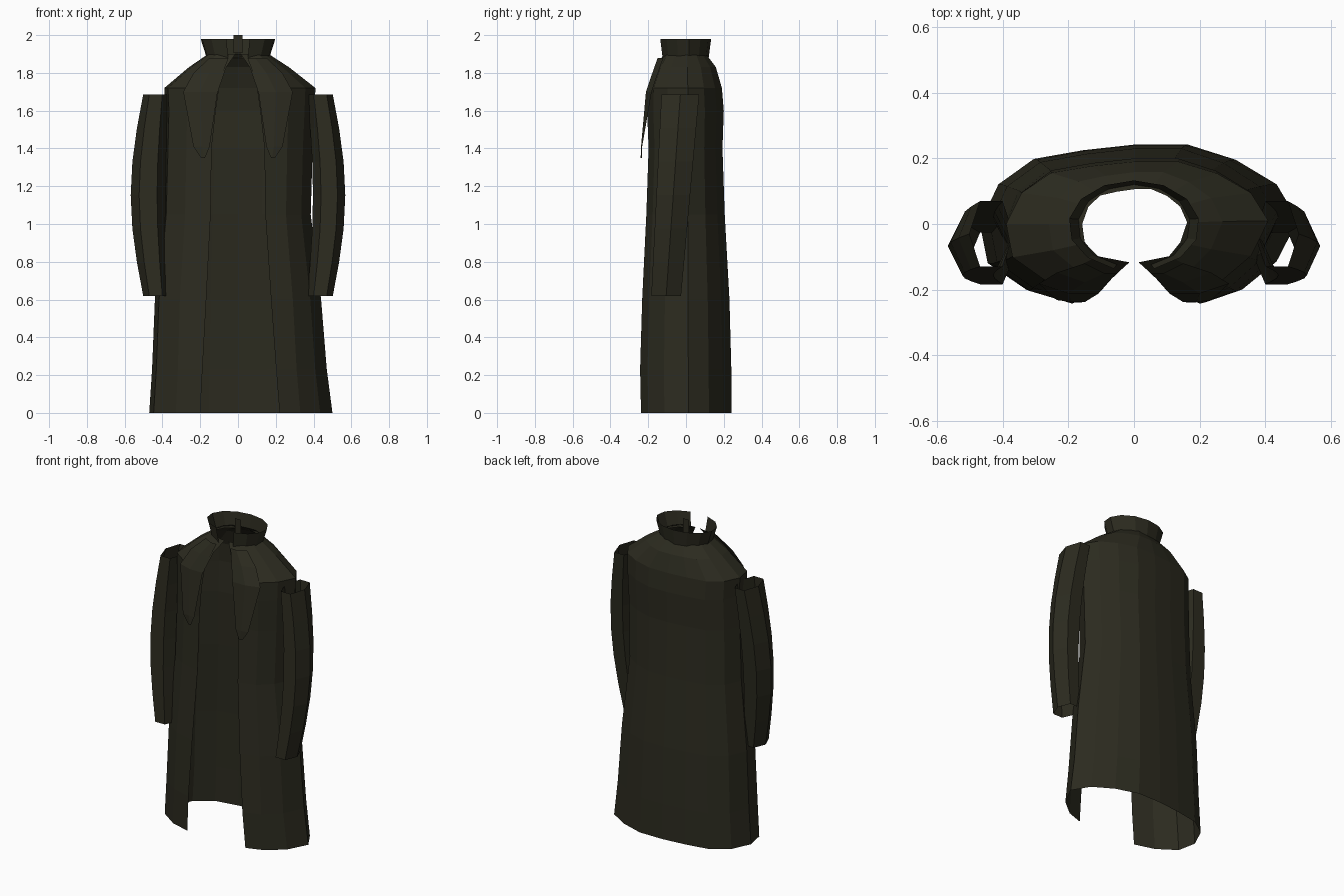
import bpy
from math import sin, cos, pi, radians

cube = bpy.data.objects.get("Cube")
if cube:
    bpy.data.objects.remove(cube)

cloth = bpy.data.materials.new("dark olive cloth")
cloth.use_nodes = True
colour = (0.025, 0.024, 0.014, 1)
cloth.diffuse_color = colour
bsdf = cloth.node_tree.nodes["Principled BSDF"]
bsdf.inputs["Base Color"].default_value = colour
bsdf.inputs["Roughness"].default_value = 0.9


def make(name, verts, faces):
    mesh = bpy.data.meshes.new(name)
    mesh.from_pydata(verts, [], faces)
    mesh.materials.append(cloth)
    obj = bpy.data.objects.new(name, mesh)
    bpy.context.collection.objects.link(obj)
    return obj


def loft(name, rings, closed=False):
    """Skin rings of equal length, listed from bottom to top, counterclockwise."""
    n = len(rings[0])
    faces = [(r * n + i, r * n + (i + 1) % n, (r + 1) * n + (i + 1) % n, (r + 1) * n + i)
             for r in range(len(rings) - 1) for i in range(n if closed else n - 1)]
    return make(name, [p for ring in rings for p in ring], faces)


# Coat body: z, right width, left width, front y, back y, right and left opening
levels = [
    (0.00, 0.47, 0.50, -0.238, 0.242, 0.200, 0.220),
    (0.23, 0.455, 0.47, -0.243, 0.240, 0.188, 0.202),
    (0.60, 0.44, 0.44, -0.232, 0.230, 0.168, 0.175),
    (1.05, 0.40, 0.385, -0.210, 0.205, 0.145, 0.145),
    (1.40, 0.39, 0.395, -0.198, 0.193, 0.140, 0.140),
    (1.60, 0.385, 0.405, -0.206, 0.200, 0.118, 0.118),
    (1.72, 0.39, 0.41, -0.203, 0.190, 0.100, 0.100),
    (1.83, 0.26, 0.27, -0.160, 0.158, 0.062, 0.062),
    (1.90, 0.158, 0.162, -0.117, 0.106, 0.014, 0.014),
]
# Half cross-sections from the front panel round to the back
left_section = [(0.66, -0.84), (0.87, -0.48), (1, 0.05), (0.87, 0.5), (0.62, 0.81), (0.33, 1)]
right_section = [(0.70, -0.84), (0.95, -0.5), (1, 0), (0.88, 0.5), (0.65, 0.82), (0.33, 0.93)]


def body_ring(z, right, left, front, back, right_gap, left_gap):
    def at(u, v, width):
        return (u * width, -v * front if v < 0 else v * back, z)
    ring = [(left_gap, front, z)]
    ring += [at(u, v, left) for u, v in left_section]
    ring.append((0, back, z))
    ring += [at(-u, v, right) for u, v in reversed(right_section)]
    ring.append((-right_gap, front, z))
    return ring


loft("coat_body", [body_ring(*level) for level in levels])

# Standing collar, flared upward and open at the front
collar = []
for z, rx, ry in ((1.88, 0.168, 0.125), (1.98, 0.2, 0.138)):
    angles = [radians(-72 + 324 * i / 12) for i in range(13)]
    collar.append([(rx * cos(a), ry * sin(a) - 0.005, z) for a in angles])
loft("collar", collar)

# Small hanging tab inside the neck
make("neck_tab", [(x, 0, z) for x, z in ((-0.023, 1.905), (0.023, 1.905), (0.023, 2), (-0.023, 2))],
     [(0, 1, 2, 3)])

# Curved open sleeves, bowed on the outside, with a flattened hexagonal section
sleeve_section = [(1, 0), (0.52, 0.95), (-0.5, 0.95), (-1, 0), (-0.5, -0.95), (0.52, -0.95)]
# Pointed lapels: z, y, inner x, middle x, outer x
lapel_rows = [(1.35, -0.240, 0.175, 0.180, 0.195),
              (1.41, -0.238, 0.150, 0.190, 0.236),
              (1.70, -0.212, 0.108, 0.200, 0.290),
              (1.80, -0.178, 0.080, 0.150, 0.235),
              (1.88, -0.150, 0.050, 0.090, 0.150)]

for side, label, inner_bow in ((1, "left", 0.03), (-1, "right", 0.015)):
    rings = []
    for k in range(7):
        t = k / 6
        outer = 0.502 + 0.066 * sin(pi * t)
        inner = 0.367 + inner_bow * sin(pi * t)
        cx, rx = (outer + inner) / 2, (outer - inner) / 2
        cy = -0.105 + 0.075 * t
        ry = 0.083 + 0.022 * t
        rings.append([(side * (cx + rx * u), cy + ry * v, 0.62 + 1.065 * t)
                      for u, v in sleeve_section[::side]])
    loft(label + "_sleeve", rings, closed=True)

    lapel = []
    for z, y, *xs in lapel_rows:
        curl = (0, 0, 0.03 if z > 1.5 else 0.006)
        lapel.append([(side * x, y + c, z) for x, c in zip(xs, curl)][::side])
    loft(label + "_lapel", lapel)
